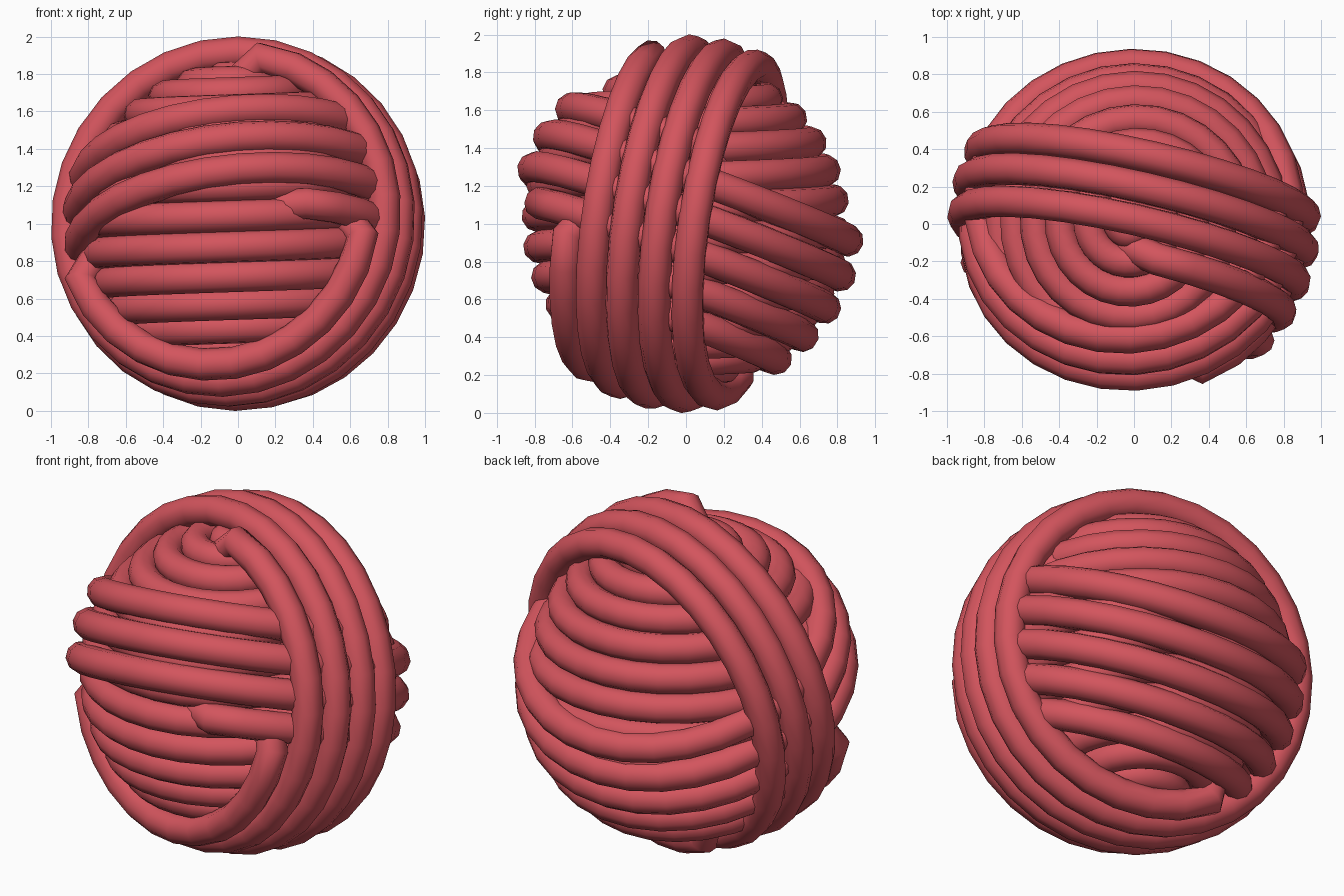
import bpy
from math import sin, cos, pi
from mathutils import Vector

if "Cube" in bpy.data.objects:
    bpy.data.objects.remove(bpy.data.objects["Cube"])

yarn = bpy.data.materials.new("yarn_red")
yarn.diffuse_color = (0.65, 0.09, 0.11, 1)
yarn.use_nodes = True
yarn.node_tree.nodes["Principled BSDF"].inputs["Base Color"].default_value = yarn.diffuse_color
CENTRE = Vector((0, 0, 1))
TUBE = 0.086
STEPS = 30  # points per turn


def winding(name, normal, start, radius, lat0, pitch, t0, t1, dip=0.8):
    """Spherical spiral of yarn; t counts turns, both ends dip into the ball."""
    n = Vector(normal).normalized()
    u = Vector(start)
    u = (u - n * u.dot(n)).normalized()
    w = n.cross(u)
    count = max(3, round((t1 - t0) * STEPS))
    curve = bpy.data.curves.new(name, 'CURVE')
    curve.dimensions = '3D'
    curve.bevel_depth = TUBE
    curve.bevel_resolution = 3
    curve.use_fill_caps = True
    spline = curve.splines.new('POLY')
    spline.points.add(count)
    for i, point in enumerate(spline.points):
        t = t0 + (t1 - t0) * i / count
        lat = lat0 + pitch * t
        r = radius * (dip if i in (0, count) else 1)
        a = 2 * pi * t
        p = CENTRE + r * (cos(lat) * (cos(a) * u + sin(a) * w) + sin(lat) * n)
        point.co = (*p, 1)
    obj = bpy.data.objects.new(name, curve)
    bpy.context.collection.objects.link(obj)
    bpy.ops.object.select_all(action='DESELECT')
    obj.select_set(True)
    bpy.context.view_layer.objects.active = obj
    bpy.ops.object.convert(target='MESH')
    obj = bpy.context.view_layer.objects.active
    obj.data.materials.clear()
    obj.data.materials.append(yarn)
    bpy.ops.object.shade_smooth_by_angle(angle=pi / 3)


# inner ball: horizontal coils from pole to pole
winding("inner_coil", (0, 0, 1), (1, 0, 0), 0.785, -pi / 2, pi / 15, 0.15, 14.85, 1)

# middle layer: coils leaning down towards the back
for i, (a, b) in enumerate([(-0.76, -0.24), (0.22, 0.76), (1.04, 4.27)]):
    winding(f"leaning_coil_{i + 1}", (-0.06, 0.41, 1), (0, -1, 0), 0.858, -0.485, 0.22, a, b)

# outer layer: upright coils around the front-to-back axis
for i, (a, b) in enumerate([(0.0, 0.47), (0.755, 4.36)]):
    winding(f"upright_coil_{i + 1}", (0.26, 1, -0.176), (1, 0, 0), 0.916, -0.485, 0.195, a, b)
